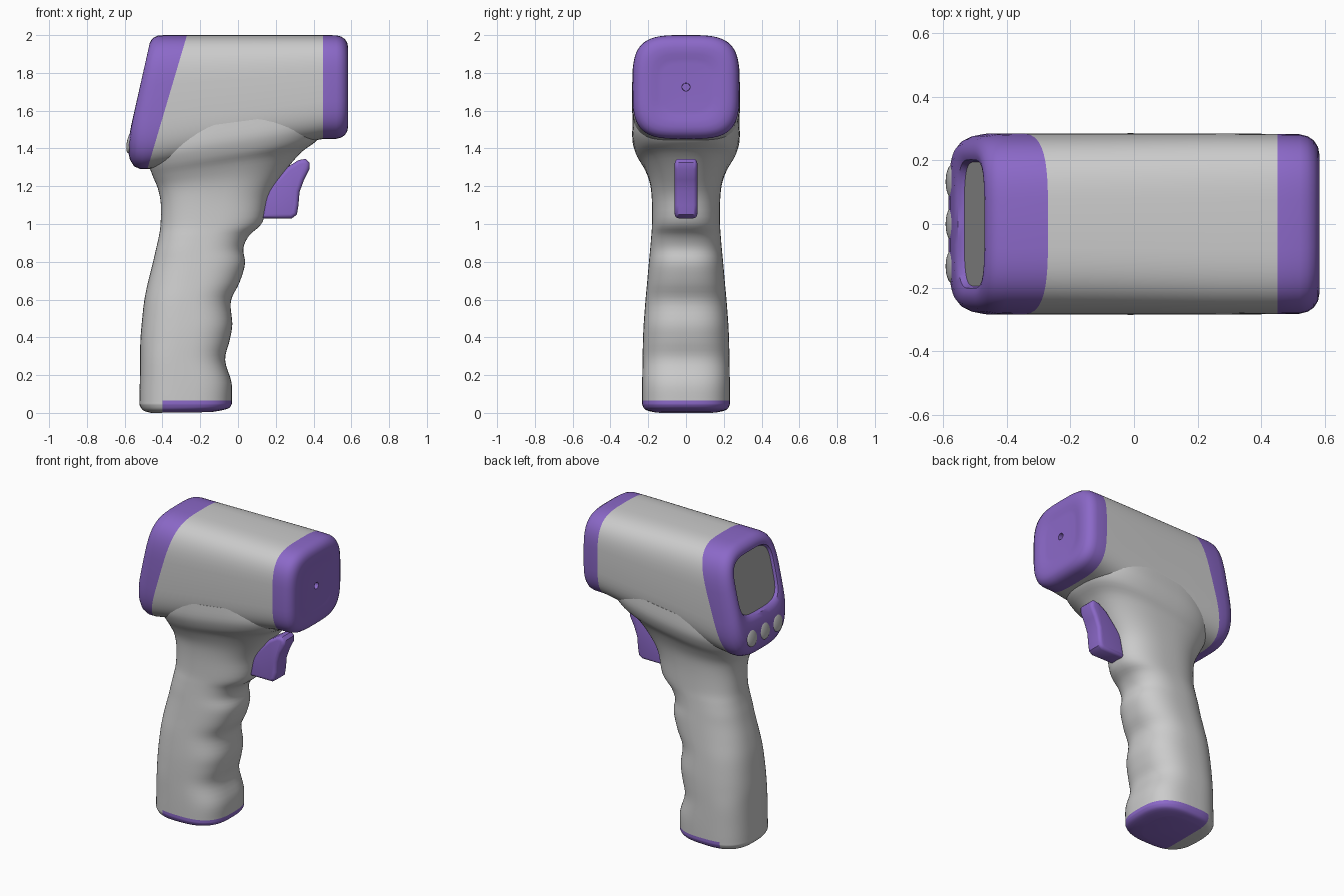
import bpy
import bmesh
from math import cos, sin, pi, radians, copysign
from mathutils import Vector

SIDES = 64

cube = bpy.data.objects.get("Cube")
if cube:
    bpy.data.objects.remove(cube, do_unlink=True)


def material(name, rgb):
    m = bpy.data.materials.new(name)
    m.use_nodes = True
    m.diffuse_color = (*rgb, 1)
    m.node_tree.nodes["Principled BSDF"].inputs["Base Color"].default_value = (*rgb, 1)
    return m


SHELL = material("light grey shell", (0.6, 0.6, 0.6))
PURPLE = material("purple trim", (0.26, 0.14, 0.58))
SCREEN = material("grey screen", (0.36, 0.36, 0.36))
BUTTON = material("button grey", (0.52, 0.52, 0.52))


def finish(bm, name, mats, angle=40):
    bmesh.ops.recalc_face_normals(bm, faces=bm.faces[:])
    me = bpy.data.meshes.new(name)
    bm.to_mesh(me)
    bm.free()
    for m in mats:
        me.materials.append(m)
    ob = bpy.data.objects.new(name, me)
    bpy.context.collection.objects.link(ob)
    bpy.ops.object.select_all(action='DESELECT')
    ob.select_set(True)
    bpy.context.view_layer.objects.active = ob
    bpy.ops.object.shade_smooth_by_angle(angle=radians(angle))
    return ob


def ring_points(r):
    """Superellipse spanning two points in the xz plane, with a half width in y."""
    xa, za, xb, zb, w, n = r
    for i in range(SIDES):
        a = 2 * pi * i / SIDES
        u = copysign(abs(cos(a)) ** (2 / n), cos(a))
        v = copysign(abs(sin(a)) ** (2 / n), sin(a))
        t = (1 + u) / 2
        yield Vector((xa + (xb - xa) * t, w * v, za + (zb - za) * t))


def smooth_rings(rings, steps):
    """Catmull-Rom interpolation through the given rings."""
    out = []
    for i in range(len(rings) - 1):
        p0, p1 = rings[max(i - 1, 0)], rings[i]
        p2, p3 = rings[i + 1], rings[min(i + 2, len(rings) - 1)]
        for s in range(steps):
            t = s / steps
            out.append([b + 0.5 * t * (c - a + t * (2 * a - 5 * b + 4 * c - d
                        + t * (3 * (b - c) + d - a)))
                        for a, b, c, d in zip(p0, p1, p2, p3)])
    return out + [rings[-1]]


def loft(rings, mat_of_band=lambda i: 0, start_mat=0, end_mat=0):
    bm = bmesh.new()
    loops = [[bm.verts.new(p) for p in ring_points(r)] for r in rings]
    for i in range(len(loops) - 1):
        a, b = loops[i], loops[i + 1]
        for j in range(SIDES):
            k = (j + 1) % SIDES
            bm.faces.new((a[j], a[k], b[k], b[j])).material_index = mat_of_band(i)
    bm.faces.new(loops[0]).material_index = start_mat
    bm.faces.new(loops[-1]).material_index = end_mat
    return bm


# Head: recessed screen, rounded rear cap, shell, rounded front cap, sensor hole
rear = [
    (-.533, 1.56, -.456, 1.92, .195, 4),
    (-.553, 1.55, -.470, 1.93, .202, 4),
    (-.566, 1.52, -.470, 1.945, .215, 4),
    (-.578, 1.45, -.467, 1.96, .232, 3.8),
    (-.583, 1.39, -.458, 1.975, .25, 3.7),
    (-.572, 1.34, -.444, 1.988, .266, 3.6),
    (-.55, 1.305, -.425, 1.997, .277, 3.6),
    (-.515, 1.29, -.39, 2.0, .284, 3.6),
    (-.48, 1.29, -.27, 2.0, .285, 3.6),
]
middle = []
for s in (.25, .5, .75):
    middle.append((-.48 + .93 * s, 1.29 + .16 * s, -.27 + .72 * s, 2.0, .285, 3.6))
front = []
for x, inset, n in [(.45, 0, 3.6), (.52, .001, 3.6), (.545, .007, 3.6), (.565, .02, 3.6),
                    (.578, .04, 3.6), (.583, .065, 3.6), (.582, .10, 3.6),
                    (.576, .125, 3.6), (.574, .15, 3.6), (.574, .254, 2), (.54, .255, 2)]:
    front.append((x, 1.45 + inset, x, 2.0 - inset, .283 - inset * 1.03, n))
first_shell = len(rear) - 1
first_front = len(rear) + len(middle)
head = loft(rear + middle + front,
            lambda i: 0 if first_shell <= i < first_front else 1, 2, 1)
finish(head, "head", [SHELL, PURPLE, SCREEN])

# Handle: rounded foot, finger grooves along the front, flared neck into the head
handle_rings = [
    (-.46, 0, -.14, .004, .16, 2.8),
    (-.50, .012, -.06, .02, .213, 2.8),
    (-.52, .04, -.036, .04, .23, 2.8),
    (-.522, .065, -.033, .065, .232, 2.8),
    (-.52, .16, -.034, .16, .232, 2.8),
    (-.518, .28, -.068, .28, .23, 2.7),
    (-.517, .38, -.045, .38, .228, 2.6),
    (-.51, .47, -.03, .47, .224, 2.6),
    (-.497, .59, -.038, .59, .215, 2.5),
    (-.477, .69, .008, .69, .206, 2.5),
    (-.452, .79, .037, .79, .197, 2.5),
    (-.436, .86, .028, .87, .19, 2.5),
    (-.42, .93, .06, .94, .184, 2.5),
    (-.41, 1.0, .13, 1.01, .18, 2.5),
    (-.409, 1.11, .165, 1.15, .181, 2.5),
    (-.425, 1.19, .235, 1.26, .193, 2.5),
    (-.45, 1.25, .33, 1.375, .225, 2.6),
    (-.47, 1.31, .42, 1.445, .262, 2.8),
    (-.475, 1.38, .45, 1.52, .284, 3),
    (-.46, 1.48, .44, 1.60, .282, 3),
]
handle = loft(smooth_rings(handle_rings, 4))
low = [f for f in handle.faces if f.calc_center_median().z < .065]
geom = set(low)
for f in low:
    geom.update(f.edges)
    geom.update(f.verts)
bmesh.ops.bisect_plane(handle, geom=list(geom), plane_co=(-.4, 0, 0), plane_no=(1, 0, 0))
for f in handle.faces:
    c = f.calc_center_median()
    f.material_index = int(c.z < .065 and c.x > -.4)
finish(handle, "handle", [SHELL, PURPLE])

# Trigger: side profile extruded across and rounded
profile = [(.12, 1.03), (.285, 1.03), (.312, 1.05), (.32, 1.10), (.326, 1.17), (.35, 1.235),
           (.378, 1.29), (.379, 1.325), (.358, 1.345), (.32, 1.338), (.26, 1.30), (.15, 1.18)]
bm = bmesh.new()
face = bm.faces.new([bm.verts.new((x, -.06, z)) for x, z in profile])
side = bmesh.ops.extrude_face_region(bm, geom=[face])
bmesh.ops.translate(bm, vec=(0, .12, 0),
                    verts=[v for v in side["geom"] if isinstance(v, bmesh.types.BMVert)])
rims = [e for e in bm.edges if abs(e.verts[0].co.y - e.verts[1].co.y) < .01]
bmesh.ops.bevel(bm, geom=rims, offset=.022, segments=4, profile=.5, affect='EDGES',
                clamp_overlap=True)
finish(bm, "trigger", [PURPLE])

# Three domed buttons under the screen
for label, y in (("right", -.133), ("middle", 0), ("left", .133)):
    bm = bmesh.new()
    bmesh.ops.create_uvsphere(bm, u_segments=32, v_segments=12, radius=1)
    ob = finish(bm, label + "_button", [BUTTON])
    ob.scale = (.016, .052, .056)
    ob.rotation_euler = (0, radians(10), 0)
    ob.location = (-.573, y, 1.43)
